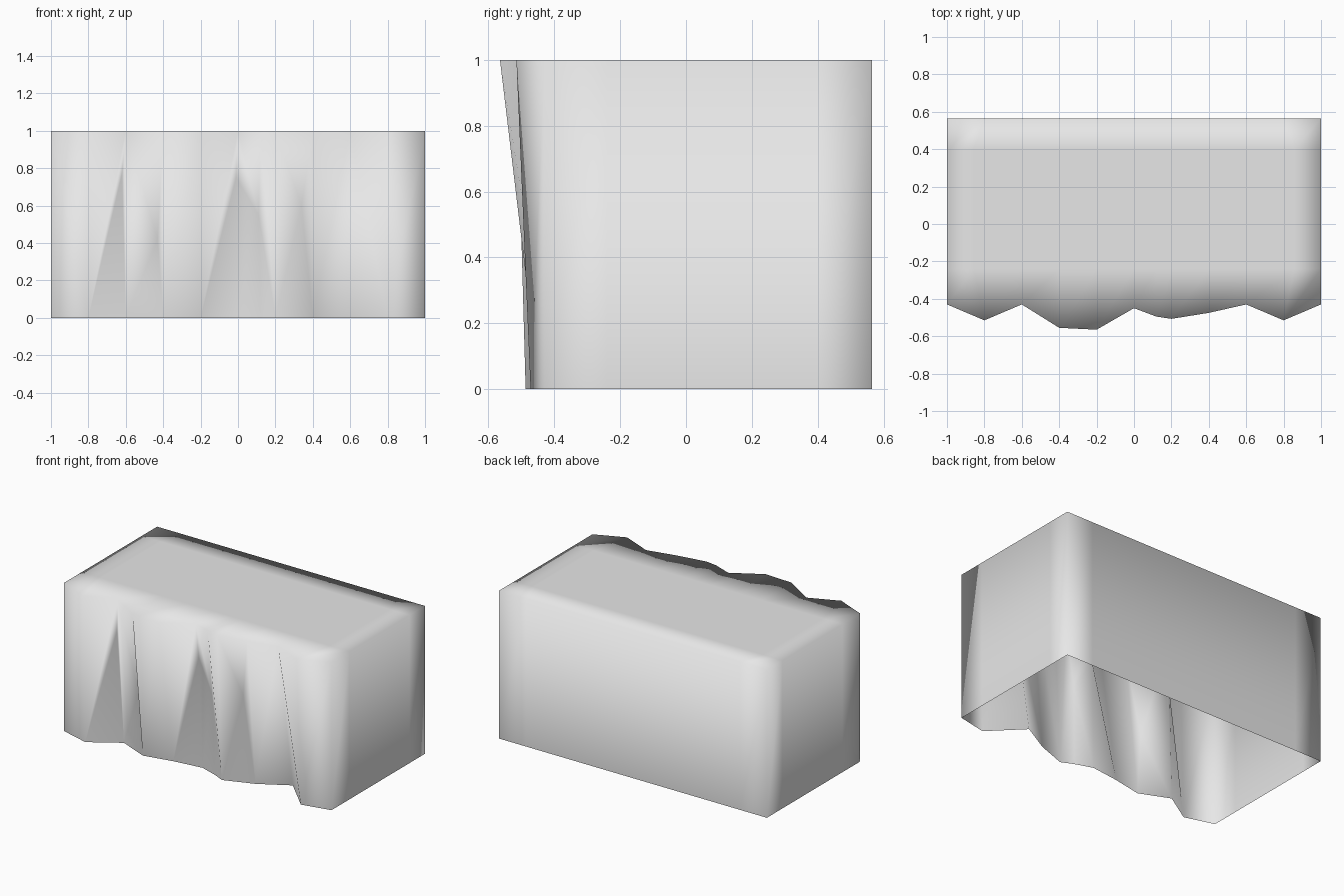
import bpy
import bmesh

cube = bpy.data.objects.get("Cube")
if cube:
    bpy.data.objects.remove(cube, do_unlink=True)

# One grey cloth colour
cloth = bpy.data.materials.new("grey_cloth")
cloth.use_nodes = True
grey = (0.8, 0.8, 0.8, 1)
cloth.diffuse_color = grey
cloth.node_tree.nodes["Principled BSDF"].inputs["Base Color"].default_value = grey

# Front folds: x, y of the top edge, y of the hem
folds = [(-1, -.43, -.43), (-.8, -.515, -.487), (-.6, -.43, -.36),
         (-.4, -.555, -.445), (-.2, -.565, -.405), (0, -.45, -.38),
         (.12, -.495, -.42), (.2, -.507, -.457), (.4, -.475, -.385),
         (.6, -.43, -.272), (.8, -.515, -.472), (1, -.43, -.43)]
# Creases part-way down some folds, by fold number: x, y, z
creases = {2: (-.62, -.405, .77), 3: (-.43, -.45, .42), 5: (-.01, -.405, .75),
           6: (.11, -.435, .55), 8: (.34, -.43, .6)}
rows = [-.24, -.04, .18, .4]
back = .565

bm = bmesh.new()
last = len(folds) - 1

# Flat top, as a grid whose front edge follows the folds
top = []
for x, y_top, y_hem in folds:
    inner_x = x * 1.07 if abs(x) == .8 else x
    column = [bm.verts.new((x, y_top, 1))]
    column += [bm.verts.new((inner_x, y, 1)) for y in rows]
    column.append(bm.verts.new((x, back, 1)))
    top.append(column)
for a, b in zip(top, top[1:]):
    for j in range(len(rows) + 1):
        bm.faces.new((a[j], b[j], b[j + 1], a[j + 1]))

# Walls hang from the rim, walked anticlockwise from the front right corner
rim = [c[0] for c in top] + top[last][1:-1]
rim += [c[-1] for c in reversed(top)] + top[0][-2:0:-1]
hem = []
for i, v in enumerate(rim):
    y = folds[i][2] if i <= last else v.co.y
    hem.append(bm.verts.new((v.co.x, y, 0)))
mids = {i: [bm.verts.new(p)] for i, p in creases.items()}
front_faces = []
for i in range(len(rim)):
    k = (i + 1) % len(rim)
    face = bm.faces.new([hem[i], hem[k]] + mids.get(k, [])
                        + [rim[k], rim[i]] + mids.get(i, []))
    if i < last:
        front_faces.append(face)
bmesh.ops.triangulate(bm, faces=front_faces)

for f in bm.faces:
    f.smooth = True
mesh = bpy.data.meshes.new("draped_cover")
bm.to_mesh(mesh)
bm.free()
mesh.materials.append(cloth)
cover = bpy.data.objects.new("draped_cover", mesh)
bpy.context.collection.objects.link(cover)
